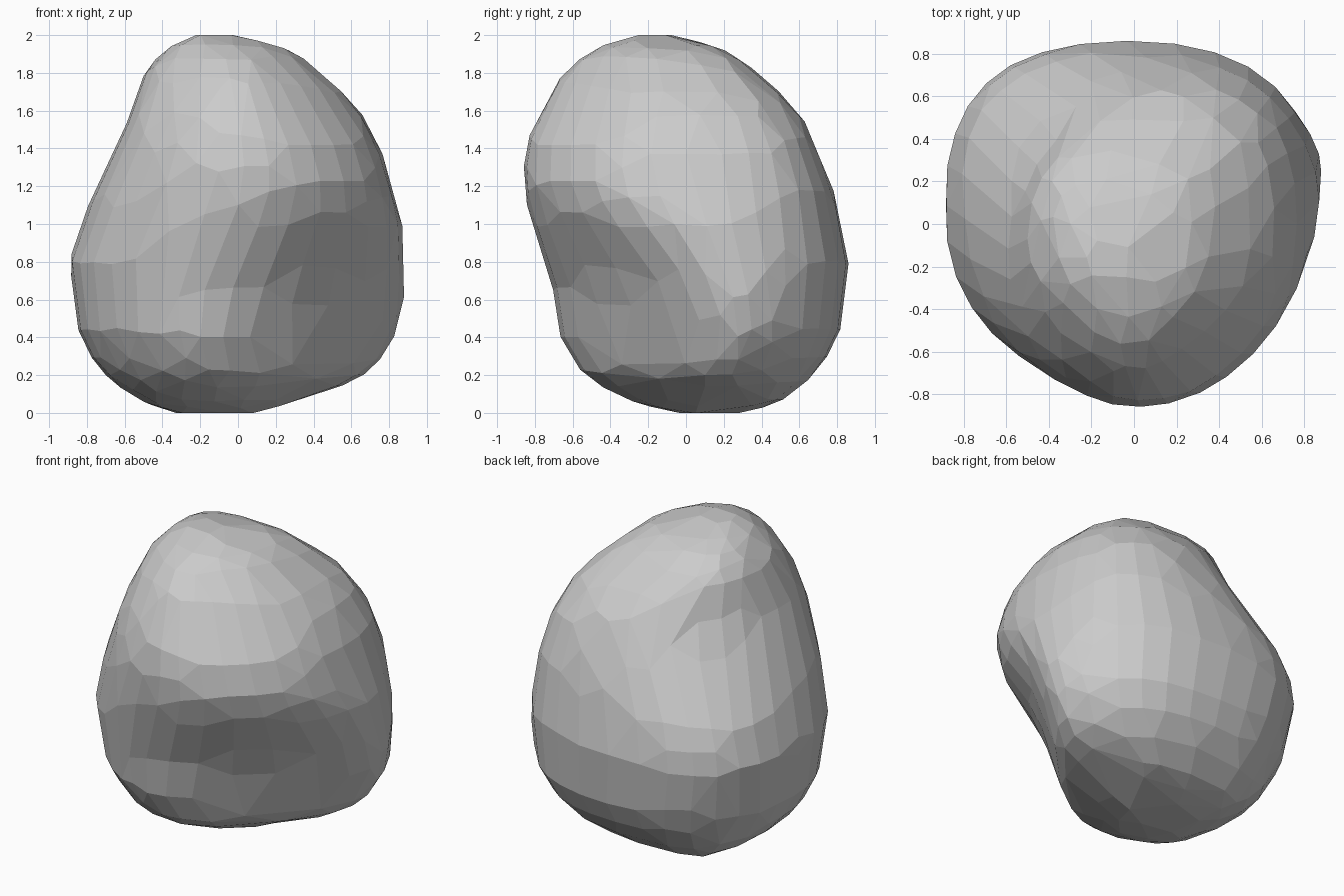
import bpy, bmesh, math
from mathutils import Vector

if "Cube" in bpy.data.objects:
    bpy.data.objects.remove(bpy.data.objects["Cube"])

# Horizontal slices: height, then reach from the axis towards
# right, back-right, back, back-left, left, front-left, front, front-right
SLICES = [
    (0.00, .08, .15, .28, .38, .33, .20, .03, .02),
    (0.06, .31, .47, .49, .60, .50, .43, .28, .19),
    (0.20, .66, .72, .67, .76, .70, .63, .53, .41),
    (0.40, .82, .87, .80, .87, .83, .76, .66, .49),
    (0.60, .875, .91, .84, .93, .865, .81, .695, .555),
    (0.80, .875, .92, .855, .955, .885, .83, .745, .645),
    (1.00, .865, .90, .825, .90, .83, .82, .81, .76),
    (1.20, .815, .865, .77, .77, .745, .795, .855, .825),
    (1.40, .75, .795, .695, .635, .65, .755, .845, .79),
    (1.60, .64, .67, .585, .53, .565, .685, .765, .68),
    (1.80, .44, .44, .38, .46, .49, .565, .64, .53),
    (1.93, .25, .21, .18, .31, .37, .44, .47, .37),
    (2.00, -.02, -.10, -.08, .07, .22, .31, .26, .15),
]
STEPS_AROUND = 4
STEPS_UP = 3


def catmull(a, b, c, d, t):
    return [0.5 * (2 * q + (r - p) * t + (2 * p - 5 * q + 4 * r - s) * t * t
                   + (3 * q - p - 3 * r + s) * t ** 3)
            for p, q, r, s in zip(a, b, c, d)]


def ring(row):
    """Rounded octagon that touches the eight reach lines of a slice."""
    z, h = row[0], row[1:]
    s = math.sin(math.pi / 4)
    corners = []
    for i in range(8):
        a = i * math.pi / 4
        n, t = Vector((math.cos(a), math.sin(a))), Vector((-math.sin(a), math.cos(a)))
        corners.append(n * h[i] + t * ((h[(i + 1) % 8] - h[i] * s) / s))
    pts = []
    for i in range(8):
        p, q, r = corners[i - 1], corners[i], corners[(i + 1) % 8]
        m0, m1 = (p + q) / 2, (q + r) / 2
        for k in range(STEPS_AROUND):
            t = k / STEPS_AROUND
            c = m0 * (1 - t) ** 2 + q * 2 * t * (1 - t) + m1 * t * t
            pts.append((c.x, c.y, z))
    return pts


# Blend extra slices between the given ones
rows = []
last = len(SLICES) - 1
for i in range(last):
    four = [SLICES[max(0, min(last, i + o))] for o in (-1, 0, 1, 2)]
    rows += [catmull(*four, k / STEPS_UP) for k in range(STEPS_UP)]
rows.append(SLICES[last])

# Skin the slices into a closed boulder
bm = bmesh.new()
rings = [[bm.verts.new(p) for p in ring(r)] for r in rows]
for lo, hi in zip(rings, rings[1:]):
    n = len(lo)
    for j in range(n):
        k = (j + 1) % n
        bm.faces.new((lo[j], lo[k], hi[k], hi[j]))
bm.faces.new(rings[0][::-1])
bm.faces.new(rings[-1])
bmesh.ops.remove_doubles(bm, verts=bm.verts, dist=0.004)
bmesh.ops.recalc_face_normals(bm, faces=bm.faces)
mesh = bpy.data.meshes.new("boulder")
bm.to_mesh(mesh)
bm.free()
boulder = bpy.data.objects.new("boulder", mesh)
bpy.context.collection.objects.link(boulder)

# Irregular flat facets
mod = boulder.modifiers.new("facets", 'DECIMATE')
mod.ratio = 0.24
flat = boulder.modifiers.new("merge_flat", 'DECIMATE')
flat.decimate_type = 'DISSOLVE'
flat.angle_limit = math.radians(3)
